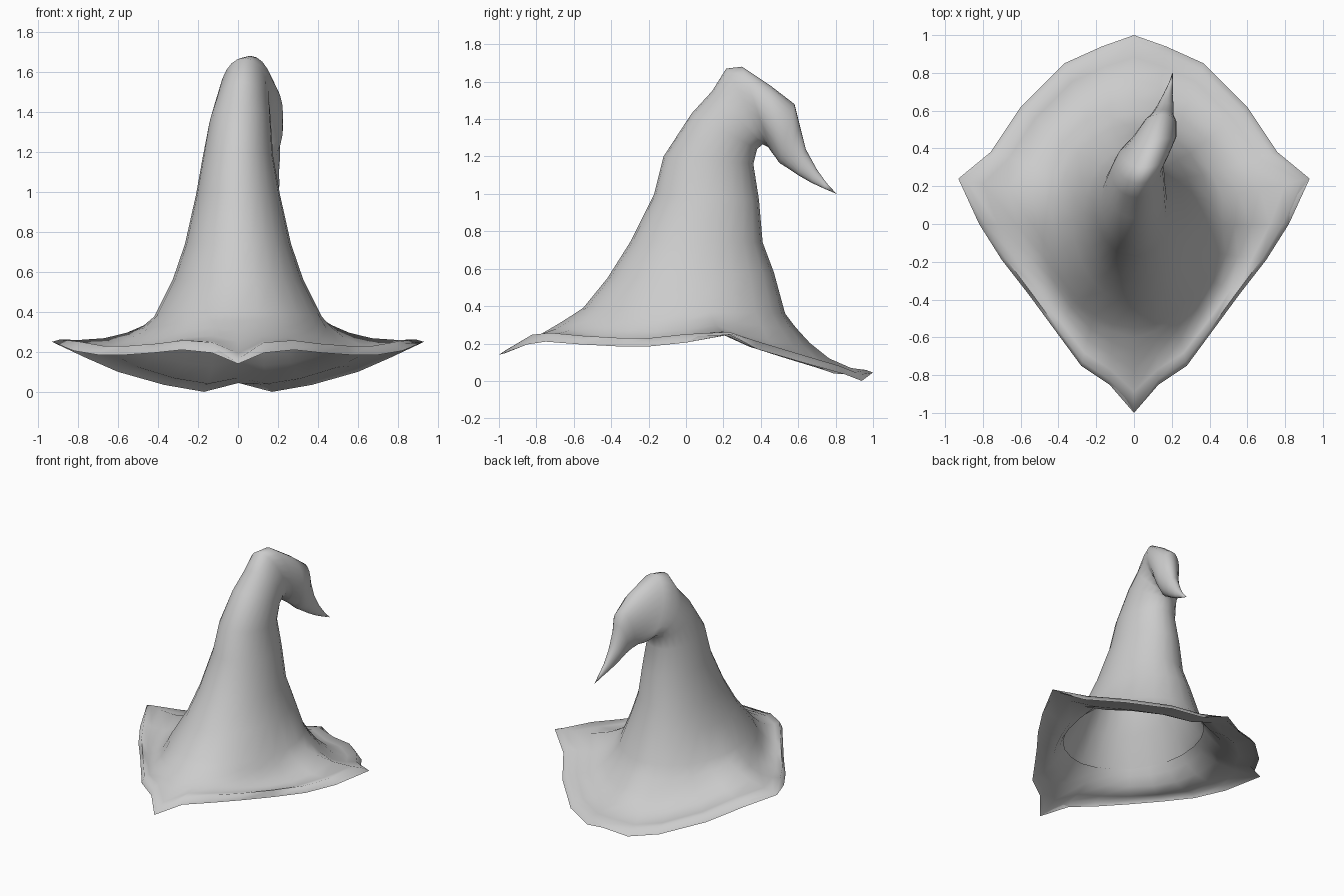
import bpy, bmesh, math
from mathutils import Vector

cube = bpy.data.objects.get("Cube")
if cube:
    bpy.data.objects.remove(cube)

felt = bpy.data.materials.new("grey felt")
felt.use_nodes = True
felt.diffuse_color = (0.6, 0.6, 0.6, 1)
felt.node_tree.nodes["Principled BSDF"].inputs["Base Color"].default_value = (0.6, 0.6, 0.6, 1)

SEGMENTS = 24

# Crown sections: front y, front z, back y, back z, centre x, half width
CROWN = [
    (-.55, .39, .53, .36, 0, .42), (-.42, .55, .47, .58, 0, .325),
    (-.30, .74, .41, .74, 0, .265), (-.17, 1.0, .39, .97, 0, .21),
    (-.12, 1.2, .36, 1.16, 0, .175), (.03, 1.43, .38, 1.24, .01, .155),
    (.14, 1.55, .41, 1.265, .02, .14), (.215, 1.67, .44, 1.25, .03, .125),
    (.30, 1.68, .46, 1.22, .06, .125), (.45, 1.58, .475, 1.2, .11, .115),
    (.58, 1.48, .50, 1.165, .14, .085), (.605, 1.38, .54, 1.14, .15, .06),
    (.64, 1.24, .60, 1.10, .165, .045), (.70, 1.13, .67, 1.06, .18, .025),
    (.75, 1.06, .735, 1.03, .195, .012)]
TIP = (.205, .805, 1.0)

# Half of the brim edge, from the front point round to the back point
EDGE = [
    (0, -1, .14), (.13, -.85, .195), (.28, -.75, .21), (.42, -.56, .195),
    (.56, -.37, .185), (.70, -.19, .185), (.82, 0, .205), (.93, .24, .25),
    (.76, .38, .17), (.60, .62, .10), (.37, .85, .035), (.17, .94, 0), (0, 1, .045)]
CORNERS = (0, 7, 12)
edge = [Vector(p) for p in EDGE] + [Vector((-x, y, z)) for x, y, z in EDGE[-2:0:-1]]


def crown_ring(yf, zf, yb, zb, cx, rx):
    """Tilted oval through a front and a back point."""
    front, back = Vector((cx, yf, zf)), Vector((cx, yb, zb))
    mid, half = (front + back) / 2, (front - back) / 2
    ring = []
    for i in range(SEGMENTS):
        a = math.tau * i / SEGMENTS
        ring.append(mid + half * math.cos(a) + Vector((rx * math.sin(a), 0, 0)))
    return ring


def brim_ring(t, drop=0):
    """Ring between the crown base (t=0) and the brim edge (t=1)."""
    ring = []
    for i, (inner, outer) in enumerate(zip(base, edge)):
        a = math.tau * i / SEGMENTS
        side = math.sin(a) ** 2
        power = (1.65 - .45 * math.cos(a)) * (1 - side) + 3 * side
        roll = .012 if min(i, SEGMENTS - i) in CORNERS else .045
        p = inner.lerp(outer, t)
        p.z = outer.z + (inner.z - outer.z) * (1 - t) ** power + roll * min(t / .9, 1) ** 3 - drop
        ring.append(p)
    return ring


base = crown_ring(*CROWN[0])

# Rings run from the open lining, out to the edge, back in and up the crown
rings = [brim_ring(t, .015) for t in (.03, .15, .35, .65, .92)]
rings.append(edge)
rings += [brim_ring(t) for t in (.92, .75, .5, .28, .12)]
rings += [crown_ring(*section) for section in CROWN]

bm = bmesh.new()
loops = [[bm.verts.new(p) for p in ring] for ring in rings]
for lower, upper in zip(loops, loops[1:]):
    for i in range(SEGMENTS):
        j = (i + 1) % SEGMENTS
        bm.faces.new((lower[i], lower[j], upper[j], upper[i]))
tip = bm.verts.new(TIP)
for i in range(SEGMENTS):
    bm.faces.new((loops[-1][i], loops[-1][(i + 1) % SEGMENTS], tip))

mesh = bpy.data.meshes.new("pointed_hat")
bm.to_mesh(mesh)
bm.free()
mesh.materials.append(felt)
hat = bpy.data.objects.new("pointed_hat", mesh)
bpy.context.collection.objects.link(hat)
bpy.ops.object.select_all(action="DESELECT")
hat.select_set(True)
bpy.context.view_layer.objects.active = hat
bpy.ops.object.shade_smooth_by_angle(angle=math.radians(80))
